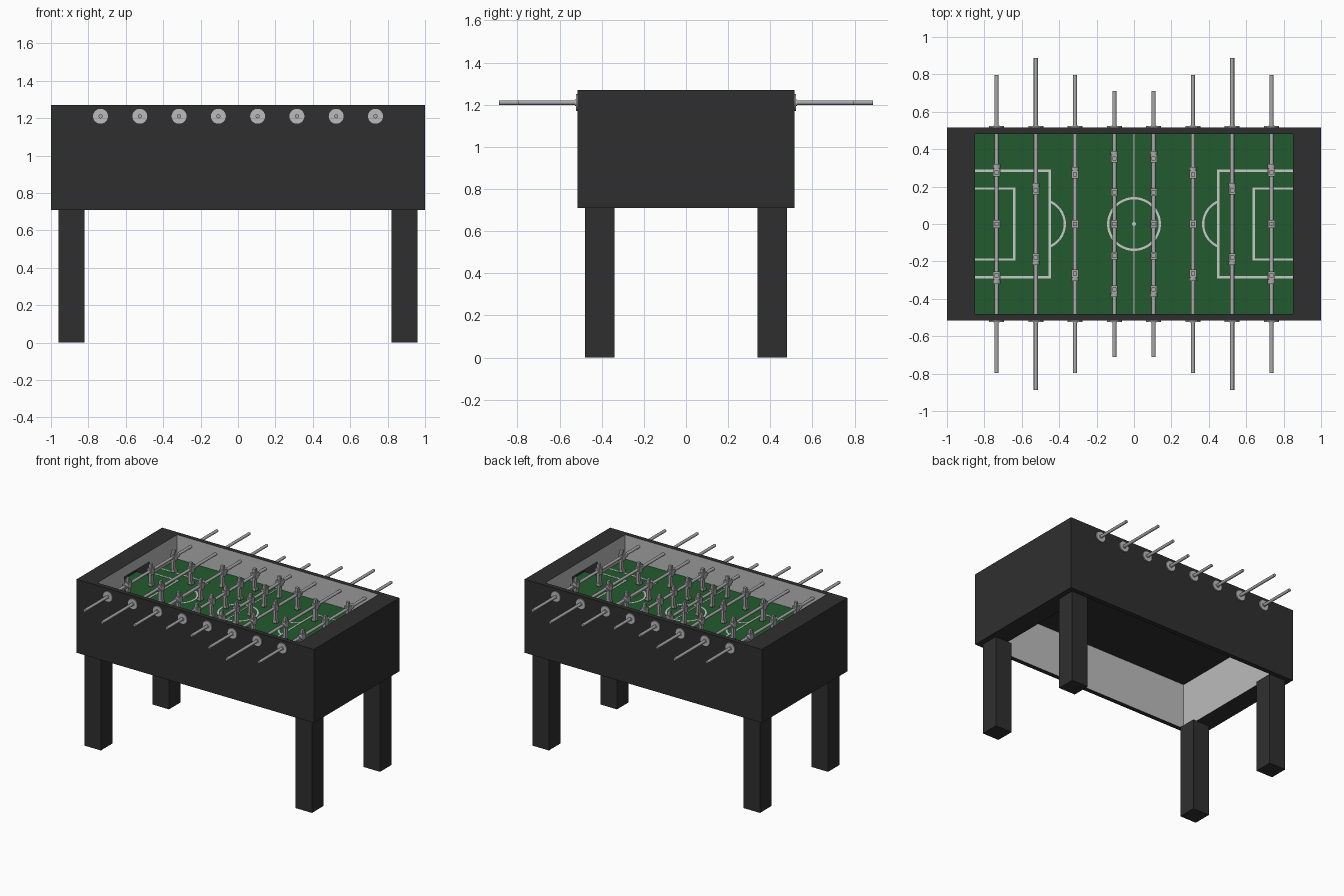
import bpy, bmesh, math
from mathutils import Matrix, Vector

cube = bpy.data.objects.get("Cube")
if cube:
    bpy.data.objects.remove(cube, do_unlink=True)


def material(name, r, g, b):
    m = bpy.data.materials.new(name)
    m.use_nodes = True
    m.diffuse_color = (r, g, b, 1)
    bsdf = next(n for n in m.node_tree.nodes if n.type == 'BSDF_PRINCIPLED')
    bsdf.inputs["Base Color"].default_value = (r, g, b, 1)
    return m


BLACK = material("charcoal", 0.028, 0.028, 0.028)
GREY = material("light_grey", 0.50, 0.50, 0.50)
STEEL = material("steel_grey", 0.40, 0.40, 0.40)
GREEN = material("turf_green", 0.016, 0.105, 0.028)
WHITE = material("line_white", 0.58, 0.60, 0.58)


def add_box(bm, x, y, z):
    """Box spanning the ranges x, y and z."""
    mid = Vector([(a + b) / 2 for a, b in (x, y, z)])
    size = [b - a for a, b in (x, y, z)]
    bmesh.ops.create_cube(bm, size=1, matrix=Matrix.Translation(mid) @ Matrix.Diagonal((*size, 1)))


def add_rod(bm, x, y0, y1, z, r, sides=16):
    """Cylinder along y."""
    m = Matrix.Translation((x, (y0 + y1) / 2, z)) @ Matrix.Rotation(math.pi / 2, 4, 'X')
    bmesh.ops.create_cone(bm, cap_ends=True, segments=sides, radius1=r, radius2=r,
                          depth=abs(y1 - y0), matrix=m)


def add_arc(bm, cx, r, w, a0, a1, z, n=48):
    """Flat curved stripe centred on (cx, 0)."""
    rows = []
    for i in range(n + 1):
        a = a0 + (a1 - a0) * i / n
        rows.append([bm.verts.new((cx + q * math.cos(a), q * math.sin(a), z))
                     for q in (r - w / 2, r + w / 2)])
    for p, q in zip(rows, rows[1:]):
        bm.faces.new((p[0], p[1], q[1], q[0]))


def finish(name, bm, *mats, smooth=False):
    mesh = bpy.data.meshes.new(name)
    bm.to_mesh(mesh)
    bm.free()
    ob = bpy.data.objects.new(name, mesh)
    bpy.context.collection.objects.link(ob)
    for m in mats:
        mesh.materials.append(m)
    if smooth:
        bpy.ops.object.select_all(action='DESELECT')
        ob.select_set(True)
        bpy.context.view_layer.objects.active = ob
        bpy.ops.object.shade_smooth_by_angle(angle=math.radians(35))
    return ob


def box(name, mat, x, y, z):
    bm = bmesh.new()
    add_box(bm, x, y, z)
    return finish(name, bm, mat)


IN_X, IN_Y = 0.85, 0.48      # inside of the cabinet
FLOOR, ROD_Z = 1.085, 1.21

# Cabinet: open box with a goal recess in each end
cabinet = box("cabinet", BLACK, (-1, 1), (-0.515, 0.515), (0.71, 1.27))
cabinet.data.materials.append(GREY)
pit = box("pit_cutter", BLACK, (-IN_X, IN_X), (-IN_Y, IN_Y), (0.5, 1.5))
goal = box("goal_cutter", BLACK, (-0.96, 0.96), (-0.15, 0.15), (1.06, 1.19))
bpy.context.view_layer.objects.active = cabinet
for cutter in (pit, goal):
    cutter.hide_render = True
    mod = cabinet.modifiers.new("cut", 'BOOLEAN')
    mod.operation, mod.solver, mod.object = 'DIFFERENCE', 'EXACT', cutter
    bpy.ops.object.modifier_apply(modifier=mod.name)
    bpy.data.objects.remove(cutter, do_unlink=True)
# Inner walls are light grey, everything else is black
for f in cabinet.data.polygons:
    c, n = f.center, f.normal
    inner_end = abs(n.x) > 0.9 and abs(abs(c.x) - IN_X) < 0.005
    inner_side = abs(n.y) > 0.9 and abs(abs(c.y) - IN_Y) < 0.005
    f.material_index = 1 if inner_end or inner_side else 0

# Legs
for sx, side in ((-1, "right"), (1, "left")):
    for sy, end in ((-1, "front"), (1, "back")):
        box(f"{end}_{side}_leg", BLACK, sorted((sx * 0.82, sx * 0.96)),
            sorted((sy * 0.34, sy * 0.48)), (0, 0.71))

# Playing field with turf running into the goals
box("field_bed", BLACK, (-IN_X, IN_X), (-IN_Y, IN_Y), (1.06, 1.078))
bm = bmesh.new()
add_box(bm, (-IN_X, IN_X), (-IN_Y, IN_Y), (1.078, FLOOR))
for s in (-1, 1):
    add_box(bm, sorted((s * IN_X, s * 0.96)), (-0.15, 0.15), (1.06, FLOOR))
finish("turf", bm, GREEN)

# Field markings
bm = bmesh.new()
W, TOP = 0.012, FLOOR + 0.002
LAYER = (FLOOR - 0.002, TOP)
add_box(bm, (-0.004, 0.004), (-IN_Y, IN_Y), LAYER)
add_arc(bm, 0, 0.138, W, 0, 2 * math.pi, TOP)
bmesh.ops.create_circle(bm, cap_ends=True, segments=16, radius=0.011,
                        matrix=Matrix.Translation((0, 0, TOP + 0.0005)))
for s in (-1, 1):
    for edge, half in ((0.45, 0.285), (0.64, 0.19)):
        add_box(bm, sorted((s * edge - W / 2, s * edge + W / 2)),
                (-half - W / 2, half + W / 2), LAYER)
        for t in (-1, 1):
            add_box(bm, sorted((s * edge, s * IN_X)),
                    (t * half - W / 2, t * half + W / 2), LAYER)
    facing = 0 if s < 0 else math.pi
    add_arc(bm, s * 0.5, 0.13, W, facing - 1.18, facing + 1.18, TOP, 24)
finish("field_lines", bm, WHITE)


def add_player(bm, x, y, facing):
    """Blocky figure hanging on a rod."""
    add_box(bm, (x - 0.018, x + 0.018), (y - 0.021, y + 0.021), (1.185, 1.232))
    add_box(bm, (x - 0.011, x + 0.011), (y - 0.011, y + 0.011), (1.228, 1.262))
    add_box(bm, (x - 0.011, x + 0.011), (y - 0.015, y + 0.015), (1.115, 1.19))
    toe = sorted((x - facing * 0.011, x + facing * 0.02))
    add_box(bm, toe, (y - 0.016, y + 0.016), (1.097, 1.12))


# Rods: x position, half length, player positions, collar length
ROWS = [(0.735, 0.797, (0.275, 0), 0.026),
        (0.525, 0.887, (0.18,), 0.018),
        (0.315, 0.797, (0.265, 0), 0.018),
        (0.105, 0.71, (0.35, 0.17, 0), 0.018)]
number = 0
for sx in (-1, 1):
    for i, (px, half, spots, collar) in enumerate(ROWS):
        number += 1
        x = sx * px
        bm = bmesh.new()
        add_rod(bm, x, -half, half, ROD_Z, 0.011)
        finish(f"rod_{number}", bm, STEEL, smooth=True)

        # Bearings on the outside of both long walls
        bm = bmesh.new()
        for s in (-1, 1):
            add_rod(bm, x, s * 0.51, s * 0.523, ROD_Z, 0.04, 24)
            add_rod(bm, x, s * 0.51, s * 0.527, ROD_Z, 0.015, 24)
        finish(f"bearings_{number}", bm, GREY, smooth=True)

        # Players, with a stop collar beside the outermost ones
        facing = sx if i in (2,) else -sx
        bm = bmesh.new()
        for y in sorted({s * y for y in spots for s in (-1, 1)}):
            add_player(bm, x, y, facing)
        finish(f"players_{number}", bm, STEEL)
        bm = bmesh.new()
        for s in (-1, 1):
            y = s * (spots[0] + 0.021)
            add_rod(bm, x, y, y + s * collar, ROD_Z, 0.02)
        finish(f"stop_collars_{number}", bm, STEEL, smooth=True)
